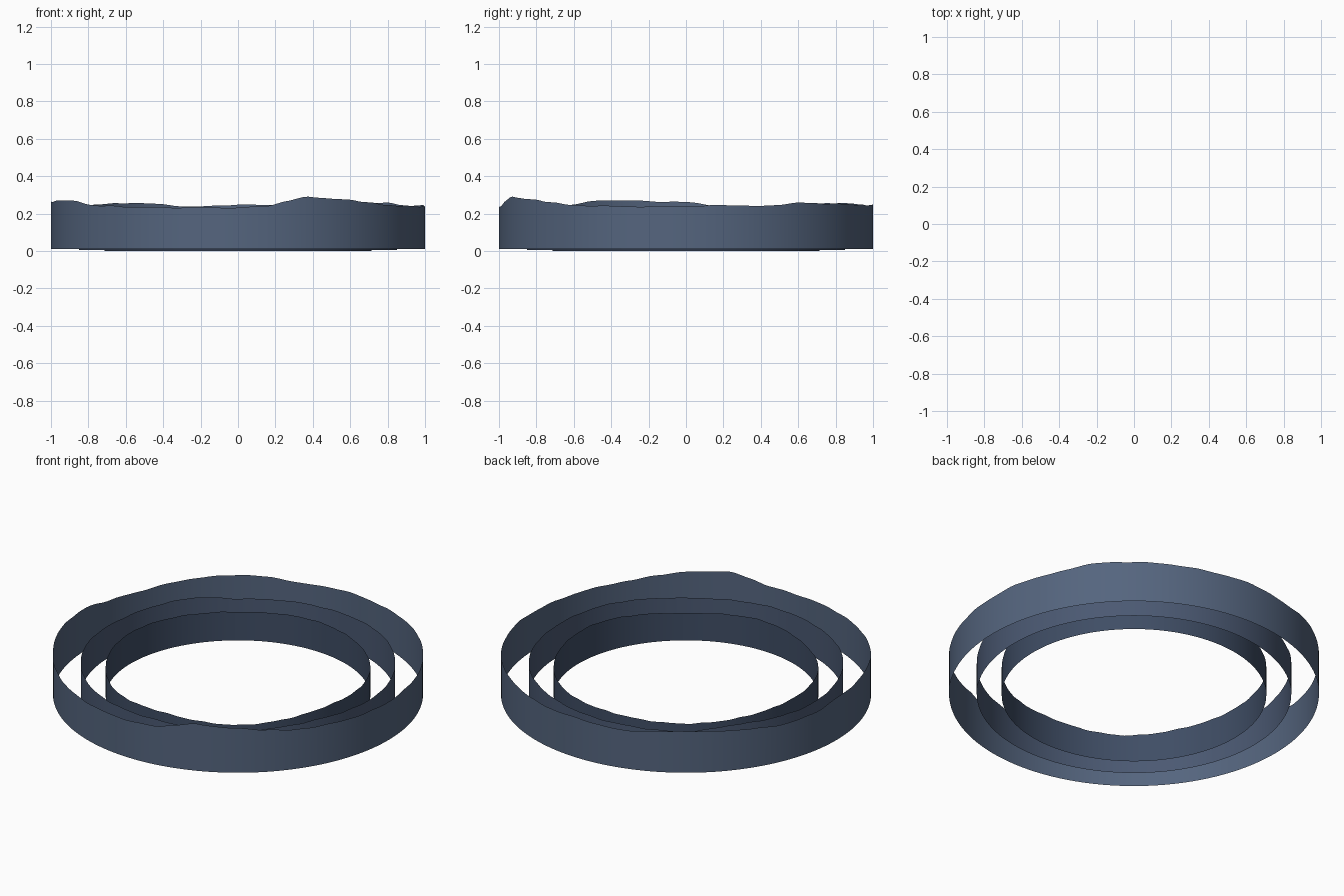
import bpy
import bmesh
import math

if "Cube" in bpy.data.objects:
    bpy.data.objects.remove(bpy.data.objects["Cube"])

SEGMENTS = 180


def height_at(profile, deg):
    """Smooth periodic interpolation of (angle, height) pairs."""
    pts = sorted((a % 360, h) for a, h in profile)
    pts = [(pts[-1][0] - 360, pts[-1][1])] + pts + [(pts[0][0] + 360, pts[0][1])]
    for (a0, h0), (a1, h1) in zip(pts, pts[1:]):
        if a0 <= deg <= a1:
            f = (deg - a0) / (a1 - a0)
            f = 0.5 * f + 0.5 * (1 - math.cos(math.pi * f)) / 2
            return h0 + (h1 - h0) * f
    return pts[0][1]


def make_band(name, radius, bottom, profile, material):
    """Open thin band with an uneven top; angle 0 is the front, 90 the right."""
    bm = bmesh.new()
    low, high = [], []
    for i in range(SEGMENTS):
        deg = 360 * i / SEGMENTS
        t = math.radians(deg)
        x, y = radius * math.sin(t), -radius * math.cos(t)
        ripple = 0.0015 * math.sin(23 * t) + 0.001 * math.sin(41 * t)
        low.append(bm.verts.new((x, y, bottom)))
        high.append(bm.verts.new((x, y, height_at(profile, deg) + ripple)))
    for i in range(SEGMENTS):
        j = (i + 1) % SEGMENTS
        bm.faces.new((low[i], low[j], high[j], high[i])).smooth = True
    mesh = bpy.data.meshes.new(name)
    bm.to_mesh(mesh)
    bm.free()
    mesh.materials.append(material)
    obj = bpy.data.objects.new(name, mesh)
    bpy.context.collection.objects.link(obj)
    return obj


blue = bpy.data.materials.new("slate_blue")
blue.diffuse_color = (0.09, 0.13, 0.21, 1)
blue.use_nodes = True
blue.node_tree.nodes["Principled BSDF"].inputs["Base Color"].default_value = blue.diffuse_color
mid_blue = bpy.data.materials.new("mid_slate_blue")
mid_blue.diffuse_color = (0.07, 0.10, 0.17, 1)
mid_blue.use_nodes = True
mid_blue.node_tree.nodes["Principled BSDF"].inputs["Base Color"].default_value = mid_blue.diffuse_color
dark_blue = bpy.data.materials.new("dark_slate_blue")
dark_blue.diffuse_color = (0.05, 0.075, 0.13, 1)
dark_blue.use_nodes = True
dark_blue.node_tree.nodes["Principled BSDF"].inputs["Base Color"].default_value = dark_blue.diffuse_color

# Outer band: tallest ridge line
outer = [(0, .232), (9, .24), (15, .268), (22, .29), (33, .277), (44, .262),
         (52, .245), (75, .238), (90, .238), (102, .246), (114, .24),
         (127, .258), (145, .252), (165, .245), (180, .248), (195, .236),
         (204, .25), (214, .258), (228, .25), (247, .23), (258, .235),
         (270, .262), (296, .272), (311, .243), (330, .235), (345, .232)]
make_band("outer_ridge", 1.0, 0.01, outer, blue)

# Middle band
middle = [(0, .20), (35, .19), (65, .205), (100, .195), (145, .205), (190, .195),
          (215, .185), (232, .208), (265, .195), (300, .205), (330, .195)]
make_band("middle_ridge", 0.85, 0.005, middle, mid_blue)

# Inner band
inner = [(0, .18), (35, .162), (79, .19), (110, .18), (145, .172), (180, .18),
         (215, .17), (265, .185), (295, .18), (325, .16)]
make_band("inner_ridge", 0.715, 0.0, inner, dark_blue)
